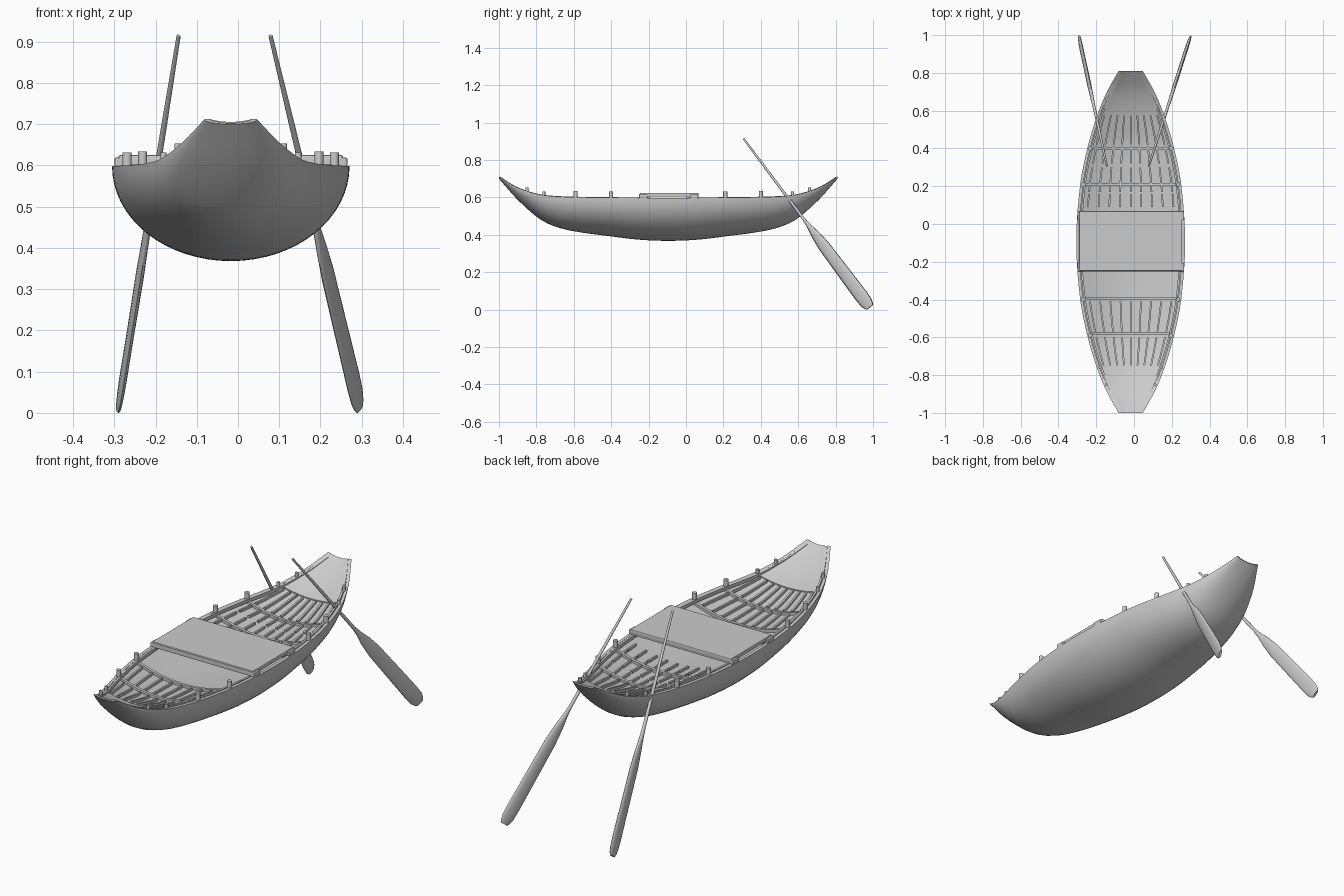
import bpy, bmesh, math
from mathutils import Vector

if "Cube" in bpy.data.objects:
    bpy.data.objects.remove(bpy.data.objects["Cube"])

CX, CY, HALF = -0.0175, -0.095, 0.905   # boat centre and half length


def curve(pts, t):
    """Smooth interpolation through (t, value) pairs, symmetric in t."""
    t = min(abs(t), 1.0)
    p = [(-pts[1][0], pts[1][1])] + pts + [(2 * pts[-1][0] - pts[-2][0], 2 * pts[-1][1] - pts[-2][1])]
    for i in range(1, len(p) - 2):
        (xa, a), (xb, b), (xc, c), (xd, d) = p[i - 1:i + 3]
        if t <= xc:
            h = xc - xb
            s = (t - xb) / h
            m0, m1 = (c - a) / (xc - xa) * h, (d - b) / (xd - xb) * h
            return ((2*s**3 - 3*s*s + 1) * b + (s**3 - 2*s*s + s) * m0
                    + (3*s*s - 2*s**3) * c + (s**3 - s*s) * m1)
    return pts[-1][1]


WIDTH = [(0, .288), (.33, .268), (.55, .229), (.745, .176), (.88, .125), (1, .064)]
SHEER = [(0, .598), (.55, .602), (.72, .61), (.8, .624), (.9, .657), (1, .712)]
KEEL = [(0, .368), (.17, .374), (.34, .392), (.55, .418), (.66, .442), (.76, .485), (.89, .588), (1, .70)]
DIP = [(0, .070), (.55, .060), (.72, .035), (.9, .016), (1, .009)]
RIM = .016


def tt(y):
    return (y - CY) / HALF


def floor_pt(u, y, lift=0.0):
    """Point on the inner floor, u from -1 (left) to 1 (right)."""
    t = tt(y)
    z = curve(SHEER, t) - curve(DIP, t) * (1 - .7 * u * u)
    return Vector((CX + u * (curve(WIDTH, t) - RIM), y, z + lift))


def finish(name, verts, faces, angle=35):
    me = bpy.data.meshes.new(name)
    me.from_pydata(verts, [], faces)
    bm = bmesh.new()
    bm.from_mesh(me)
    bmesh.ops.recalc_face_normals(bm, faces=bm.faces)
    bm.to_mesh(me)
    bm.free()
    ob = bpy.data.objects.new(name, me)
    bpy.context.collection.objects.link(ob)
    bpy.ops.object.select_all(action='DESELECT')
    ob.select_set(True)
    bpy.context.view_layer.objects.active = ob
    bpy.ops.object.shade_smooth_by_angle(angle=math.radians(angle))
    return ob


def loft(rings):
    """Capped tube through equal-sized rings of points."""
    n = len(rings[0])
    verts = [v for r in rings for v in r]
    faces = [(i*n + k, i*n + (k+1) % n, (i+1)*n + (k+1) % n, (i+1)*n + k)
             for i in range(len(rings) - 1) for k in range(n)]
    faces += [tuple(range(n)), tuple(range((len(rings)-1) * n, len(rings) * n))]
    return verts, faces


def strips(name, paths, w, h, side):
    """Many thin battens with rectangular section joined in one object."""
    V, F = [], []
    s, up = Vector(side) * w / 2, Vector((0, 0, h / 2))
    for path in paths:
        v, f = loft([[p - s - up, p + s - up, p + s + up, p - s + up] for p in path])
        F += [tuple(i + len(V) for i in q) for q in f]
        V += v
    return finish(name, V, F)


def box(name, c, size, bevel=.004):
    bpy.ops.mesh.primitive_cube_add(size=1, location=c)
    ob = bpy.context.object
    ob.name = name
    ob.scale = size
    bpy.ops.object.transform_apply(location=False, rotation=False, scale=True)
    m = ob.modifiers.new("bevel", 'BEVEL')
    m.width, m.segments = bevel, 2
    return ob


def span(a, b, n):
    return [a + (b - a) * i / n for i in range(n + 1)]


# Hull: outer half ellipse, flat rim, dished inner floor
rings = []
for t in span(-1, 1, 56):
    y = CY + HALF * t
    w, s, k = curve(WIDTH, t), curve(SHEER, t), curve(KEEL, t)
    ring = [Vector((CX + w * math.cos(a), y, s - (s - k) * math.sin(a)))
            for a in span(0, math.pi, 32)]
    ring.append(Vector((CX - w + RIM, y, s)))
    ring += [floor_pt(u, y) for u in span(-1, 1, 14)]
    ring.append(Vector((CX + w - RIM, y, s)))
    rings.append(ring)
finish("hull", *loft(rings))

# End decks, slightly above the floor
for name, a, b in (("front_deck", -.995, -.76), ("rear_deck", .585, .805)):
    rows = [[floor_pt(u, y, .006) for u in span(-.98, .98, 10)]
            + [floor_pt(u, y, -.003) for u in span(.98, -.98, 10)] for y in span(a, b, 10)]
    finish(name, *loft(rows))

# Floor slats fanning along the boat and the cross bars
bays = [(-.75, -.60), (-.57, -.41), (.09, .16), (.17, .30), (.32, .41), (.42, .575)]
US = span(-.86, .86, 8)
strips("floor_slats", [[floor_pt(u, y, .004) for y in span(a, b, 5)] for a, b in bays for u in US],
       .009, .014, (1, 0, 0))
strips("cross_bars", [[floor_pt(u, y, .005) for u in span(-.97, .97, 14)]
                      for y in (-.58, -.395, .21, .40)], .014, .016, (0, 1, 0))

# Inner rail strips beside the rim
rails = []
for sx in (-1, 1):
    for a, b in ((-.98, -.19), (0, .79)):
        rails.append([Vector((CX + sx * (curve(WIDTH, tt(y)) - .024), y, curve(SHEER, tt(y)) - .006))
                      for y in span(a, b, 24)])
strips("inner_rails", rails, .010, .016, (1, 0, 0))

# Pegs standing on the rim
for i, y in enumerate((-.85, -.76, -.59, -.40, .21, .40, .57, .66)):
    for side, sx in (("left", -1), ("right", 1)):
        small = i in (0, 1, 6, 7)
        z0 = curve(SHEER, tt(y))
        bpy.ops.mesh.primitive_cylinder_add(
            vertices=14, radius=.008 if small else .011, depth=.024 if small else .036,
            location=(CX + sx * (curve(WIDTH, tt(y)) - .016), y, z0 + (.008 if small else .014)))
        bpy.context.object.name = f"peg_{side}_{i + 1}"
        bpy.ops.object.shade_smooth_by_angle(angle=math.radians(35))

# Wide seat plank on two bearers
box("seat", (CX, -.09, .615), (.545, .315, .02))
for name, y in (("front_bearer", -.228), ("rear_bearer", .043)):
    box(name, (CX, y, .608), (.565, .045, .022))


# Oars: round shaft flowing into a flat blade
def oar(name, top, tip, wx):
    top, tip = Vector(top), Vector(tip)
    d = (tip - top).normalized()
    w = Vector((wx, .81, .59))
    w = (w - d * w.dot(d)).normalized()
    n = d.cross(w)
    prof = [(0, .005, .005), (.25, .007, .007), (.48, .008, .008), (.52, .013, .009), (.57, .024, .009),
            (.64, .032, .010), (.8, .035, .009), (.93, .037, .009), (.97, .035, .008), (.99, .028, .007),
            (1, .020, .006)]
    rings = [[top.lerp(tip, s) + w * a * math.cos(k * math.pi / 8) + n * b * math.sin(k * math.pi / 8)
              for k in range(16)] for s, a, b in prof]
    return finish(name, *loft(rings), angle=45)


oar("right_oar", (.079, .308, .914), (.295, .983, .012), .36)
oar("left_oar", (-.144, .308, .914), (-.29, .983, .012), 0)
